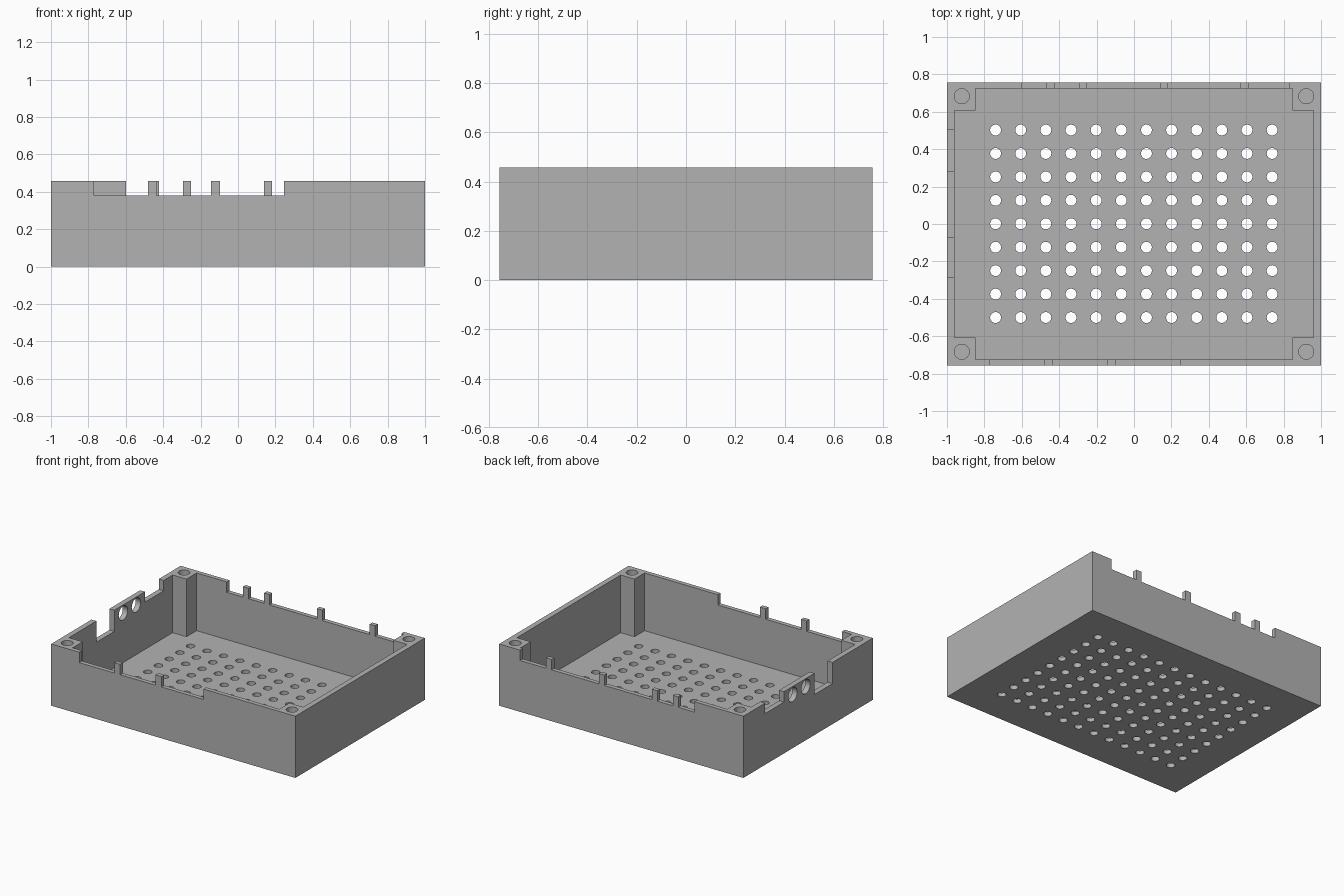
import bpy, bmesh
from mathutils import Matrix, Vector

cube = bpy.data.objects.get("Cube")
if cube:
    bpy.data.objects.remove(cube)

W, D, H = 1.0, 0.757, 0.457      # half width, half depth, height
FLOOR = 0.03
SILL = 0.38                      # bottom of the shallow wall notches

grey = bpy.data.materials.new("light grey plastic")
grey.use_nodes = True
grey.diffuse_color = (0.45, 0.45, 0.45, 1)
grey.node_tree.nodes["Principled BSDF"].inputs["Base Color"].default_value = (0.45, 0.45, 0.45, 1)


def make_object(name, bm):
    bmesh.ops.recalc_face_normals(bm, faces=bm.faces)
    mesh = bpy.data.meshes.new(name)
    bm.to_mesh(mesh)
    bm.free()
    mesh.materials.append(grey)
    obj = bpy.data.objects.new(name, mesh)
    bpy.context.collection.objects.link(obj)
    return obj


def add_box(bm, x, y, z):
    lo, hi = Vector((x[0], y[0], z[0])), Vector((x[1], y[1], z[1]))
    bmesh.ops.create_cube(bm, size=1, matrix=Matrix.Translation((lo + hi) / 2) @ Matrix.Diagonal((*(hi - lo), 1)))


def add_cylinder(bm, centre, radius, length, axis="Z"):
    turn = Matrix.Rotation(1.5707963, 4, "Y") if axis == "X" else Matrix()
    bmesh.ops.create_cone(bm, cap_ends=True, segments=32, radius1=radius, radius2=radius,
                          depth=length, matrix=Matrix.Translation(centre) @ turn)


def cut(target, name, bm):
    cutter = make_object(name, bm)
    cutter.hide_render = True
    mod = target.modifiers.new(name, "BOOLEAN")
    mod.operation, mod.solver, mod.object = "DIFFERENCE", "EXACT", cutter
    bpy.context.view_layer.objects.active = target
    bpy.ops.object.modifier_apply(modifier=name)
    bpy.data.objects.remove(cutter)


# Outer block of the tray
bm = bmesh.new()
add_box(bm, (-W, W), (-D, D), (0, H))
tray = make_object("enclosure_tray", bm)

# Cavity: a cross-shaped outline that leaves four square corner pillars
bm = bmesh.new()
ix, iy, px, py = 0.96, 0.725, 0.847, 0.607
quarter = [(ix, py), (px, py), (px, iy)]
outline = []
for sx, sy in ((1, 1), (-1, 1), (-1, -1), (1, -1)):
    points = quarter if sx * sy > 0 else quarter[::-1]
    outline += [(sx * x, sy * y, FLOOR) for x, y in points]
base = bm.faces.new([bm.verts.new(p) for p in outline])
top = bmesh.ops.extrude_face_region(bm, geom=[base])["geom"]
bmesh.ops.translate(bm, vec=(0, 0, 1), verts=[v for v in top if isinstance(v, bmesh.types.BMVert)])
cut(tray, "cavity_cutter", bm)

# Grid of ventilation holes in the floor
bm = bmesh.new()
for i in range(12):
    for j in range(9):
        add_cylinder(bm, (-0.74 + i * 0.1344, -0.5 + j * 0.1253, 0), 0.029, 0.2)
cut(tray, "vent_cutter", bm)

# Blind screw holes in the pillars
bm = bmesh.new()
for sx in (-1, 1):
    for sy in (-1, 1):
        add_cylinder(bm, (sx * 0.921, sy * 0.683, 0.33), 0.04, 0.5)
cut(tray, "screw_hole_cutter", bm)

# Wall notches, with thin uprights left standing between them
bm = bmesh.new()
front_gaps = [(-0.77, -0.48), (-0.435, -0.145), (-0.097, 0.247)]
back_gaps = [(-0.6, -0.467), (-0.422, -0.295), (-0.25, 0.138), (0.183, 0.57), (0.615, 0.83)]
for gap in front_gaps:
    add_box(bm, gap, (-0.8, -0.7), (SILL, 0.6))
for gap in back_gaps:
    add_box(bm, gap, (0.7, 0.8), (SILL, 0.6))
add_box(bm, (-1.1, -0.93), (0.283, 0.502), (SILL, 0.6))
add_box(bm, (-1.1, -0.93), (-0.286, -0.075), (0.3, 0.6))

# Two round ports in the side wall
for y in (0.028, 0.18):
    add_cylinder(bm, (-1, y, 0.397), 0.052, 0.2, "X")
cut(tray, "wall_notch_cutter", bm)

bpy.ops.object.select_all(action="DESELECT")
tray.select_set(True)
bpy.context.view_layer.objects.active = tray
bpy.ops.object.shade_smooth_by_angle(angle=0.5)
